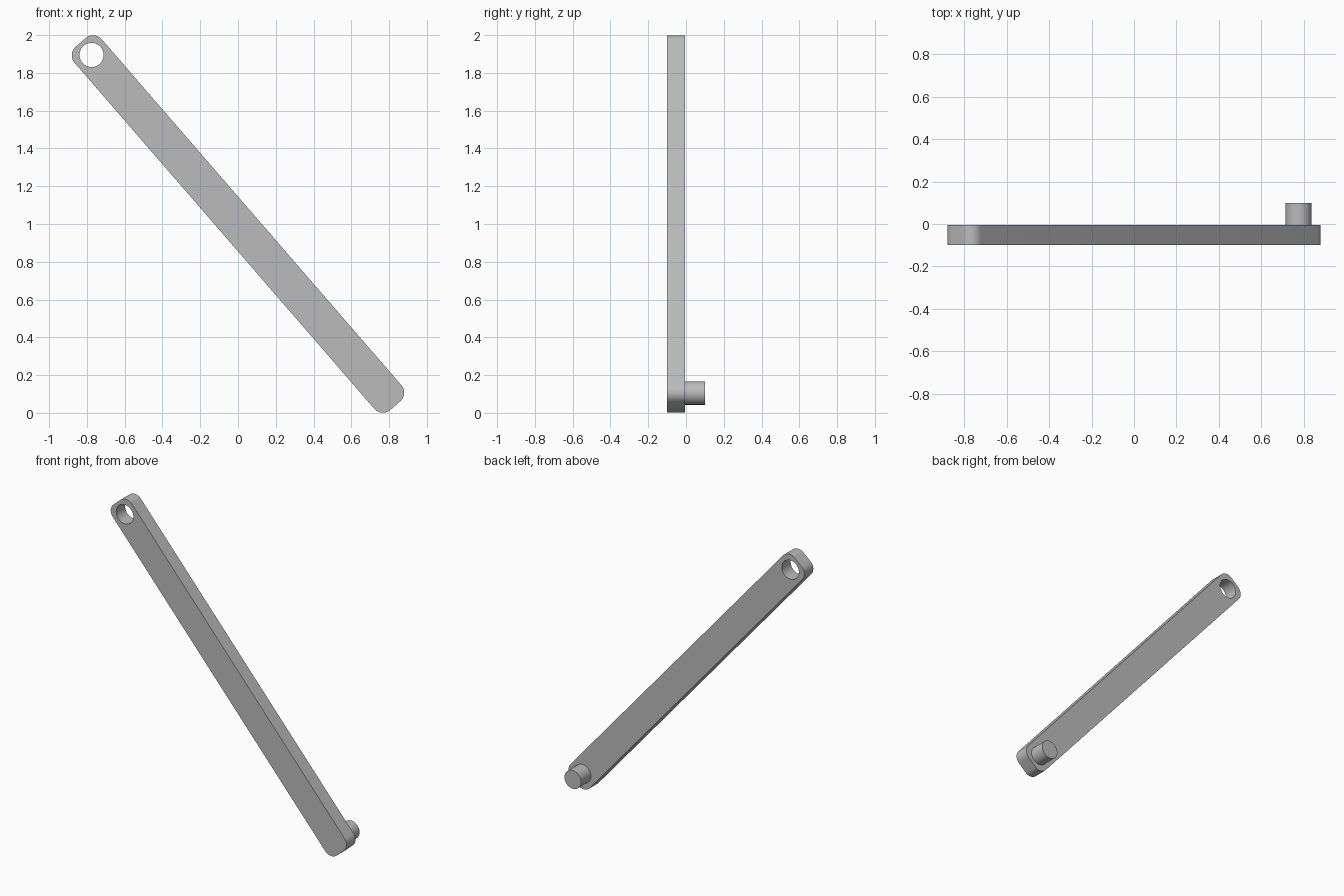
import bpy, bmesh, math
from mathutils import Matrix, Vector

cube = bpy.data.objects.get("Cube")
if cube:
    bpy.data.objects.remove(cube, do_unlink=True)

TILT = math.radians(-49.1)
HALF_LEN, HALF_WID, CORNER = 1.272, 0.095, 0.06
PIVOT = 1.184            # distance of hole and pin from the middle
FRONT, BACK, PIN_END = -0.1, -0.005, 0.1

grey = bpy.data.materials.new("grey_metal")
grey.use_nodes = True
grey.diffuse_color = (0.5, 0.5, 0.5, 1)
grey.node_tree.nodes["Principled BSDF"].inputs["Base Color"].default_value = (0.5, 0.5, 0.5, 1)


def arc(cx, cy, radius, start, sweep, steps):
    """Points along an arc, angles in degrees."""
    angles = [math.radians(start + sweep * i / steps) for i in range(steps + 1)]
    return [Vector((cx + radius * math.cos(a), cy + radius * math.sin(a), 0)) for a in angles]


def finish(obj):
    bpy.ops.object.select_all(action='DESELECT')
    obj.select_set(True)
    bpy.context.view_layer.objects.active = obj
    bpy.ops.object.shade_smooth_by_angle(angle=math.radians(35))


# Rounded bar outline and the round hole through its upper end
a, b = HALF_LEN - CORNER, HALF_WID - CORNER
outline = []
for i, (sx, sy) in enumerate([(1, 1), (-1, 1), (-1, -1), (1, -1)]):
    outline += arc(sx * a, sy * b, CORNER, 90 * i, 90, 12)
hole = arc(-PIVOT, 0, 0.064, 0, 360, 48)[:-1]

curve = bpy.data.curves.new("bar_profile", 'CURVE')
curve.dimensions = '2D'
curve.fill_mode = 'BOTH'
curve.extrude = (BACK - FRONT) / 2
turn = Matrix.Rotation(TILT, 4, 'Z')
for loop in (outline, hole):
    spline = curve.splines.new('POLY')
    spline.points.add(len(loop) - 1)
    for point, co in zip(spline.points, loop):
        point.co = (*(turn @ co), 1)
    spline.use_cyclic_u = True

# Bar: the filled profile stood upright and turned into a mesh
profile = bpy.data.objects.new("bar_profile", curve)
bpy.context.collection.objects.link(profile)
bpy.context.view_layer.update()
mesh = bpy.data.meshes.new_from_object(profile.evaluated_get(bpy.context.evaluated_depsgraph_get()))
bpy.data.objects.remove(profile, do_unlink=True)
mesh.transform(Matrix.Translation((0, (FRONT + BACK) / 2, 1)) @ Matrix.Rotation(math.pi / 2, 4, 'X'))
bm = bmesh.new()
bm.from_mesh(mesh)
bmesh.ops.remove_doubles(bm, verts=bm.verts, dist=0.0001)
bmesh.ops.recalc_face_normals(bm, faces=bm.faces)
bm.to_mesh(mesh)
bm.free()
mesh.materials.clear()
mesh.materials.append(grey)
bar = bpy.data.objects.new("bar", mesh)
bpy.context.collection.objects.link(bar)
finish(bar)

# Pin on the back of the lower end
pin_start = BACK - 0.02
bpy.ops.mesh.primitive_cylinder_add(
    vertices=48, radius=0.062, depth=PIN_END - pin_start,
    location=(PIVOT * math.cos(TILT), (PIN_END + pin_start) / 2, 1 + PIVOT * math.sin(TILT)),
    rotation=(math.pi / 2, 0, 0))
pin = bpy.context.object
pin.name = "pin"
pin.data.materials.append(grey)
finish(pin)
